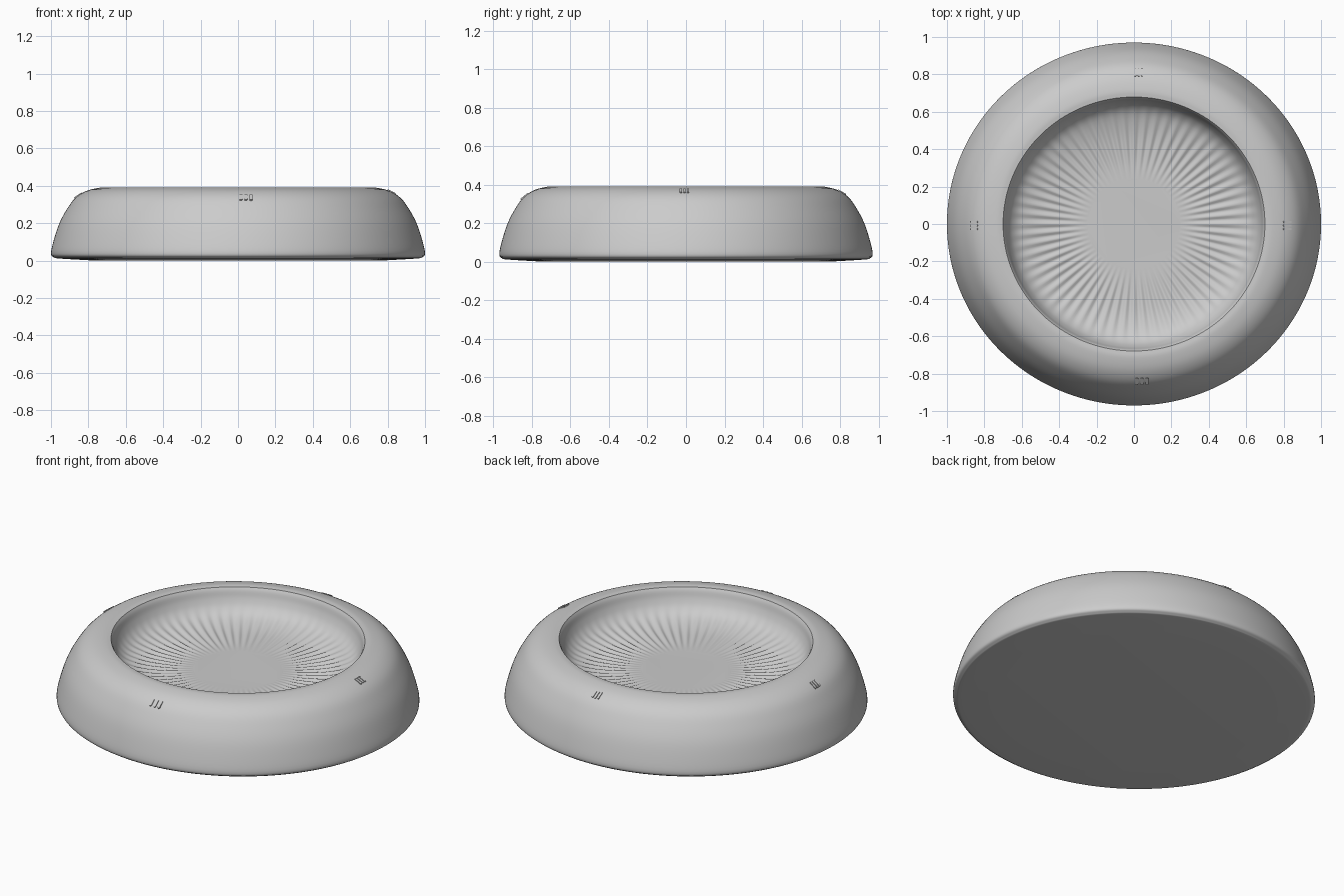
import bpy, bmesh, math
from mathutils import Vector, Matrix

if "Cube" in bpy.data.objects:
    bpy.data.objects.remove(bpy.data.objects["Cube"])

SEG, FLUTES, YS = 384, 64, 0.97

# Profile points (radius, height): underside and outer wall, then the bowl
OUTER = [(0.76, 0), (0.95, 0.011), (0.985, 0.018), (1.0, 0.04), (0.985, 0.11),
         (0.955, 0.2), (0.915, 0.275), (0.87, 0.335), (0.81, 0.373),
         (0.74, 0.39), (0.70, 0.389)]
INNER = [(0.70, 0.389), (0.69, 0.37), (0.677, 0.33), (0.65, 0.285), (0.6, 0.25),
         (0.5, 0.223), (0.38, 0.212), (0.25, 0.21)]


def smooth(pts, n=4):
    """Catmull-Rom curve through the points."""
    p = [Vector(q) for q in pts]
    p = [2 * p[0] - p[1]] + p + [2 * p[-1] - p[-2]]
    out = []
    for i in range(1, len(p) - 2):
        a, b, c, d = p[i - 1:i + 3]
        for k in range(n):
            t = k / n
            out.append(0.5 * (2 * b + (c - a) * t + (2 * a - 5 * b + 4 * c - d) * t * t
                              + (3 * b - a - 3 * c + d) * t ** 3))
    return out + [p[-2]]


def add_object(name, bm, angle):
    bmesh.ops.recalc_face_normals(bm, faces=bm.faces)
    me = bpy.data.meshes.new(name)
    bm.to_mesh(me)
    bm.free()
    ob = bpy.data.objects.new(name, me)
    bpy.context.collection.objects.link(ob)
    bpy.ops.object.select_all(action='DESELECT')
    bpy.context.view_layer.objects.active = ob
    ob.select_set(True)
    bpy.ops.object.shade_smooth_by_angle(angle=math.radians(angle))
    return ob


# Round body with a bowl whose wall carries fine radial flutes
outer, inner = smooth(OUTER), smooth(INNER)
profile = [(p, False) for p in outer] + [(p, True) for p in inner[1:]]
bm = bmesh.new()
rings = []
for p, in_bowl in profile:
    amp = 0.0
    if in_bowl and 0.27 < p.x < 0.675:
        amp = 0.005 * math.sin(math.pi * (p.x - 0.27) / 0.405)
    ring = []
    for i in range(SEG):
        a = 2 * math.pi * i / SEG
        ring.append(bm.verts.new((p.x * math.cos(a), p.x * math.sin(a) * YS,
                                  p.y + amp * math.cos(FLUTES * a))))
    rings.append(ring)
for r0, r1 in zip(rings, rings[1:]):
    for i in range(SEG):
        j = (i + 1) % SEG
        bm.faces.new((r0[i], r0[j], r1[j], r1[i]))
bm.faces.new(rings[0][::-1])
bm.faces.new(rings[-1])
add_object("bowl_body", bm, 40)


def surface(r):
    """Height and slope of the outer shoulder at a radius."""
    for a, b in zip(outer, outer[1:]):
        if a.y > 0.05 and b.x <= r <= a.x:
            t = (a.x - r) / (a.x - b.x)
            return a.y + (b.y - a.y) * t, (b.y - a.y) / (b.x - a.x)


def pill(bm, mat, w, l, h):
    """Small rounded bar: width w, length l, height h either side."""
    pts = []
    for i in range(16):
        a = 2 * math.pi * (i + 0.5) / 16
        off = (l - w) / 2 * (1 if math.sin(a) > 0 else -1)
        pts.append((w / 2 * math.cos(a), w / 2 * math.sin(a) + off))
    lo = [bm.verts.new(mat @ Vector((x, y, -h))) for x, y in pts]
    hi = [bm.verts.new(mat @ Vector((x, y, h))) for x, y in pts]
    bm.faces.new(lo[::-1])
    bm.faces.new(hi)
    for i in range(16):
        j = (i + 1) % 16
        bm.faces.new((lo[i], lo[j], hi[j], hi[i]))


# Four groups of three little bars on the shoulder:
# (name, outward direction, distance, sideways centre, spacing)
GROUPS = [("front_bars", (0, -1), 0.84, 0.042, 0.027),
          ("back_bars", (0, 1), 0.81, 0.025, 0.018),
          ("left_bars", (-1, 0), 0.855, -0.008, 0.019),
          ("right_bars", (1, 0), 0.82, -0.008, 0.019)]
for name, d, dist, mid, step in GROUPS:
    out = Vector((d[0], d[1], 0))
    side = Vector((abs(d[1]), abs(d[0]), 0))
    z, slope = surface(dist / (YS if d[1] else 1))
    along = (out + Vector((0, 0, slope))).normalized()
    normal = side.cross(along)
    if normal.z < 0:
        normal.negate()
    bm = bmesh.new()
    for k in (-1, 0, 1):
        pos = out * dist + side * (mid + k * step) + Vector((0, 0, z))
        mat = Matrix.Translation(pos) @ Matrix((side, along, normal)).transposed().to_4x4()
        pill(bm, mat, step * 0.6, 0.048, 0.004)
    add_object(name, bm, 40)
